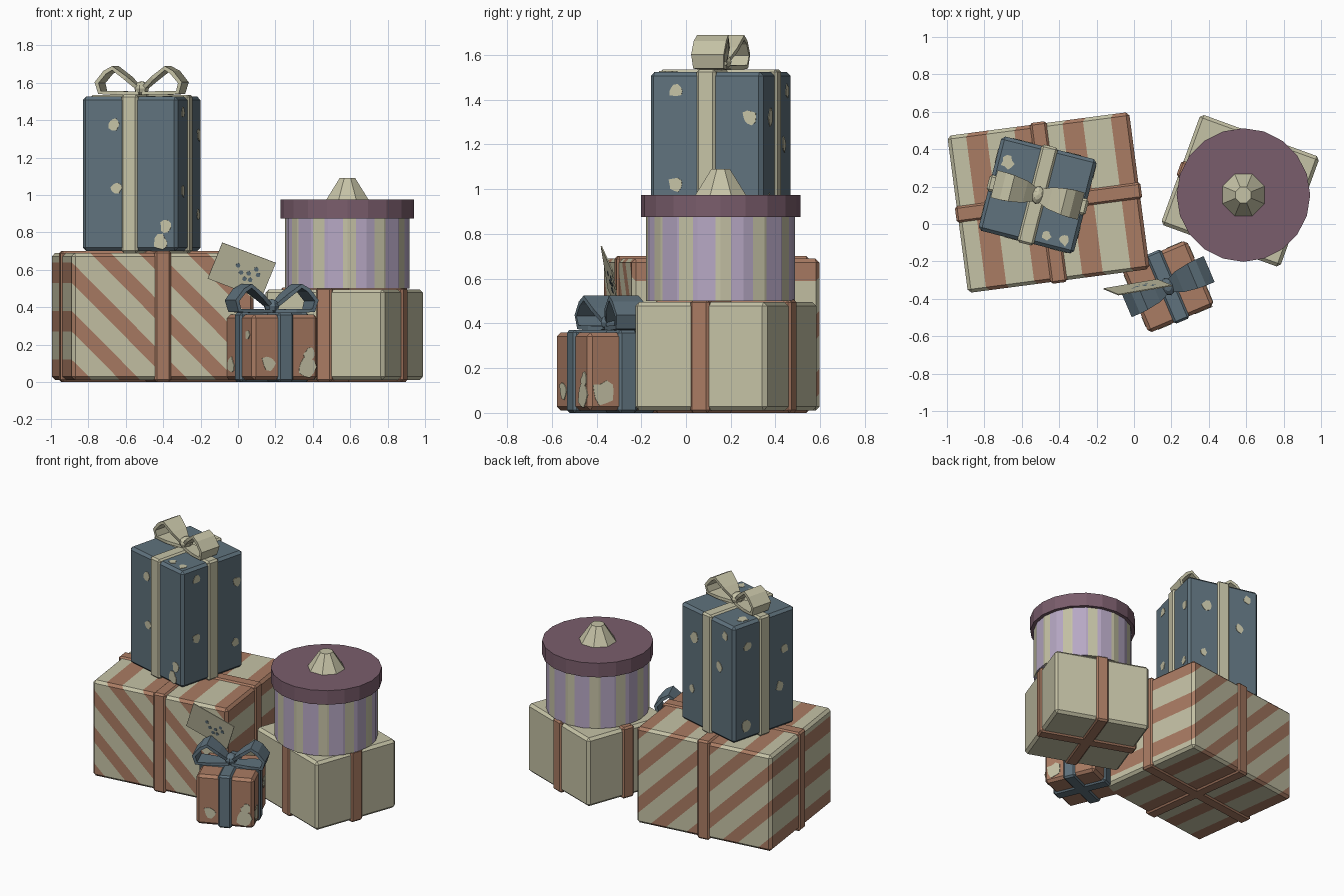
import bpy, bmesh, math, random
from math import radians, pi, cos, sin
from mathutils import Matrix, Vector

random.seed(4)
old = bpy.data.objects.get("Cube")
if old:
    bpy.data.objects.remove(old, do_unlink=True)


def material(name, rgb):
    m = bpy.data.materials.new(name)
    m.use_nodes = True
    m.diffuse_color = (*rgb, 1)
    m.node_tree.nodes["Principled BSDF"].inputs["Base Color"].default_value = (*rgb, 1)
    return m


CREAM = material("cream", (.56, .54, .38))
BROWN = material("terracotta", (.40, .20, .125))
BLUE = material("slate_blue", (.115, .168, .205))
PLUM = material("plum", (.195, .11, .15))
LILAC = material("lilac", (.47, .39, .55))


def finish(name, bm, mats, matrix=Matrix()):
    me = bpy.data.meshes.new(name)
    bmesh.ops.recalc_face_normals(bm, faces=bm.faces)
    bm.to_mesh(me)
    bm.free()
    for m in mats:
        me.materials.append(m)
    ob = bpy.data.objects.new(name, me)
    ob.matrix_world = matrix
    bpy.context.collection.objects.link(ob)
    return ob


def frame(x, y, z, angle):
    return Matrix.Translation((x, y, z)) @ Matrix.Rotation(radians(angle), 4, 'Z')


def block(size, z0=0, chamfer=.018):
    # Chamfered box standing on z0
    bm = bmesh.new()
    bmesh.ops.create_cube(bm, size=1)
    bmesh.ops.scale(bm, vec=size, verts=bm.verts)
    bmesh.ops.translate(bm, vec=(0, 0, size[2] / 2 + z0), verts=bm.verts)
    bmesh.ops.bevel(bm, geom=bm.edges[:], offset=chamfer, segments=1, affect='EDGES')
    return bm


def cut(bm, co, no):
    bmesh.ops.bisect_plane(bm, geom=bm.verts[:] + bm.edges[:] + bm.faces[:],
                           plane_co=co, plane_no=no, dist=1e-5)


def ribbons(name, size, mat, matrix, width=.09, lift=.01):
    # Two crossing bands, standing slightly proud of the box
    w, d, h = size
    for label, sx, sy in (("lengthwise", w + 2 * lift, width), ("crosswise", width, d + 2 * lift)):
        extra = 0 if label == "lengthwise" else .001
        bm = block((sx, sy, h + 2 * lift + extra), -lift, .012)
        finish(f"{name}_{label}_ribbon", bm, [mat], matrix)


def spots(name, size, mat, matrix, places):
    # Irregular thin patches; side 0 front, 1 right, 2 back, 3 left, 4 top
    w, d, h = size
    bm = bmesh.new()
    for side, u, v, r in places:
        if side == 4:
            m = Matrix.Translation((u, v, h))
        else:
            dist = w / 2 if side % 2 else d / 2
            m = (Matrix.Rotation(side * pi / 2, 4, 'Z') @ Matrix.Translation((u, -dist, v))
                 @ Matrix.Rotation(pi / 2, 4, 'X'))
        rim = []
        for i in range(10):
            a = i * pi / 5
            q = r * random.uniform(.7, 1.15)
            rim.append(bm.verts.new(m @ Vector((q * cos(a), q * sin(a), .003))))
        base = bm.faces.new(rim)
        ext = bmesh.ops.extrude_face_region(bm, geom=[base])
        inward = m.to_3x3() @ Vector((0, 0, -.004))
        bmesh.ops.translate(bm, vec=inward, verts=[g for g in ext["geom"] if isinstance(g, bmesh.types.BMVert)])
    finish(name, bm, [mat], matrix)


def bow(name, mat, matrix):
    # Loop outline: distance out, height, half width of the band
    path = [(.015, .015, .035), (.02, .045, .035), (.075, .095, .06), (.145, .148, .072),
            (.185, .125, .075), (.23, .07, .075), (.215, .018, .07), (.12, .014, .06)]
    for label, sx in (("left", 1), ("right", -1)):
        bm = bmesh.new()
        rows = [[bm.verts.new((sx * u, s * half, z)) for s in (-1, 1)] for u, z, half in path]
        for a, b in zip(rows, rows[1:] + rows[:1]):
            bm.faces.new((a[0], b[0], b[1], a[1]))
        ob = finish(f"{name}_{label}_loop", bm, [mat], matrix)
        mod = ob.modifiers.new("thickness", 'SOLIDIFY')
        mod.thickness = .022
        mod.offset = 0
    bm = bmesh.new()
    bmesh.ops.create_uvsphere(bm, u_segments=8, v_segments=6, radius=1)
    bmesh.ops.scale(bm, vec=(.04, .05, .038), verts=bm.verts)
    bmesh.ops.translate(bm, vec=(0, 0, .04), verts=bm.verts)
    finish(f"{name}_knot", bm, [mat], matrix)


# Large striped box: diagonal bands run through the whole solid
size = (.98, .847, .68)
place = frame(-.457, .115, .01, 7.5)
bm = block(size)
PERIOD, FIRST, HALF = .26, .344, .055
for k in range(-5, 6):
    for s in (-HALF, HALF):
        cut(bm, (FIRST + k * PERIOD + s, 0, 0), (1, 0, 1))
for f in bm.faces:
    c = f.calc_center_median()
    t = (c.x + c.z - FIRST + PERIOD / 2) % PERIOD - PERIOD / 2
    f.material_index = int(abs(t) < HALF)
finish("striped_box", bm, [CREAM, BROWN], place)
ribbons("striped_box", size, BROWN, place)

# Tall spotted box with bow
size = (.526, .52, .825)
place = frame(-.515, .155, .70, -14.3)
finish("tall_box", block(size), [BLUE], place)
ribbons("tall_box", size, CREAM, place)
spots("tall_box_spots", size, CREAM, place, [
    (0, -.085, .68, .035), (0, -.07, .34, .032), (0, .2, .13, .035), (0, .17, .05, .04),
    (1, -.14, .74, .033), (1, -.14, .32, .035), (1, .2, .62, .035), (1, .19, .2, .03),
    (2, -.12, .62, .04), (2, .12, .5, .035), (2, -.15, .25, .03), (2, .18, .74, .03),
    (3, -.14, .66, .035), (3, .13, .3, .035), (3, -.16, .1, .04), (3, .17, .55, .03),
    (4, -.2, .13, .035), (4, .2, -.2, .03), (4, .1, -.2, .025)])
bow("tall_box_bow", CREAM, place @ Matrix.Translation((0, 0, .83)))

# Small box with bow
size = (.38, .38, .35)
place = frame(.18, -.335, .01, 23)
finish("small_box", block(size), [BROWN], place)
ribbons("small_box", size, BLUE, place)
spots("small_box_patches", size, CREAM, place, [
    (0, .12, .07, .055), (0, .14, .14, .035), (0, -.1, .09, .04),
    (1, -.12, .08, .055), (1, .12, .2, .04), (2, .11, .09, .055), (2, -.12, .2, .04),
    (3, .12, .24, .03), (3, -.11, .08, .045)])
bow("small_box_bow", BLUE, place @ Matrix.Translation((0, 0, .355)))

# Plain box under the round one
size = (.678, .628, .485)
place = frame(.568, .178, .01, -20)
finish("plain_box", block(size), [CREAM], place)
ribbons("plain_box", size, BROWN, place)


def drum(r1, r2, z0, z1, sides):
    bm = bmesh.new()
    bmesh.ops.create_cone(bm, cap_ends=True, segments=sides, radius1=r1, radius2=r2, depth=z1 - z0)
    bmesh.ops.translate(bm, vec=(0, 0, (z0 + z1) / 2), verts=bm.verts)
    return bm


# Round box with upright stripes
place = frame(.585, .155, 0, 0)
bm = drum(.333, .333, .5, .89, 20)
START, STEP, WIDE = -22, 30, 18
for k in range(6):
    for extra in (0, WIDE):
        a = radians(START + STEP * k + extra)
        cut(bm, (0, 0, 0), (-sin(a), cos(a), 0))
for f in bm.faces:
    c = f.calc_center_median()
    angle = math.degrees(math.atan2(c.y, c.x))
    f.material_index = int((angle - START) % STEP < WIDE)
finish("round_box", bm, [CREAM, LILAC], place)
finish("round_lid", drum(.357, .357, .875, .975, 20), [PLUM], place)
finish("lid_knob", drum(.122, .045, .975, 1.09, 8), [CREAM], place @ Matrix.Rotation(pi / 8, 4, 'Z'))

# Gift tag with dots
origin = Vector((.02, -.338, .595))
right = Vector((.29, .05, -.11)).normalized()
up = Vector((.065, -.035, .20))
up = (up - right * up.dot(right)).normalized()
out = right.cross(up)
tag = Matrix((right, up, out)).transposed().to_4x4()
tag.translation = origin
bm = bmesh.new()
bmesh.ops.create_cube(bm, size=1)
bmesh.ops.scale(bm, vec=(.31, .21, .006), verts=bm.verts)
finish("gift_tag", bm, [CREAM], tag)
bm = bmesh.new()
for u, v in ((-.03, .02), (.0, -.01), (.04, .0), (.03, -.035), (.07, .035), (.06, -.03), (.09, .01)):
    bmesh.ops.create_cone(bm, cap_ends=True, segments=6, radius1=.013, radius2=.013, depth=.008,
                          matrix=Matrix.Translation((u, v, .001)))
finish("gift_tag_dots", bm, [BLUE], tag)
